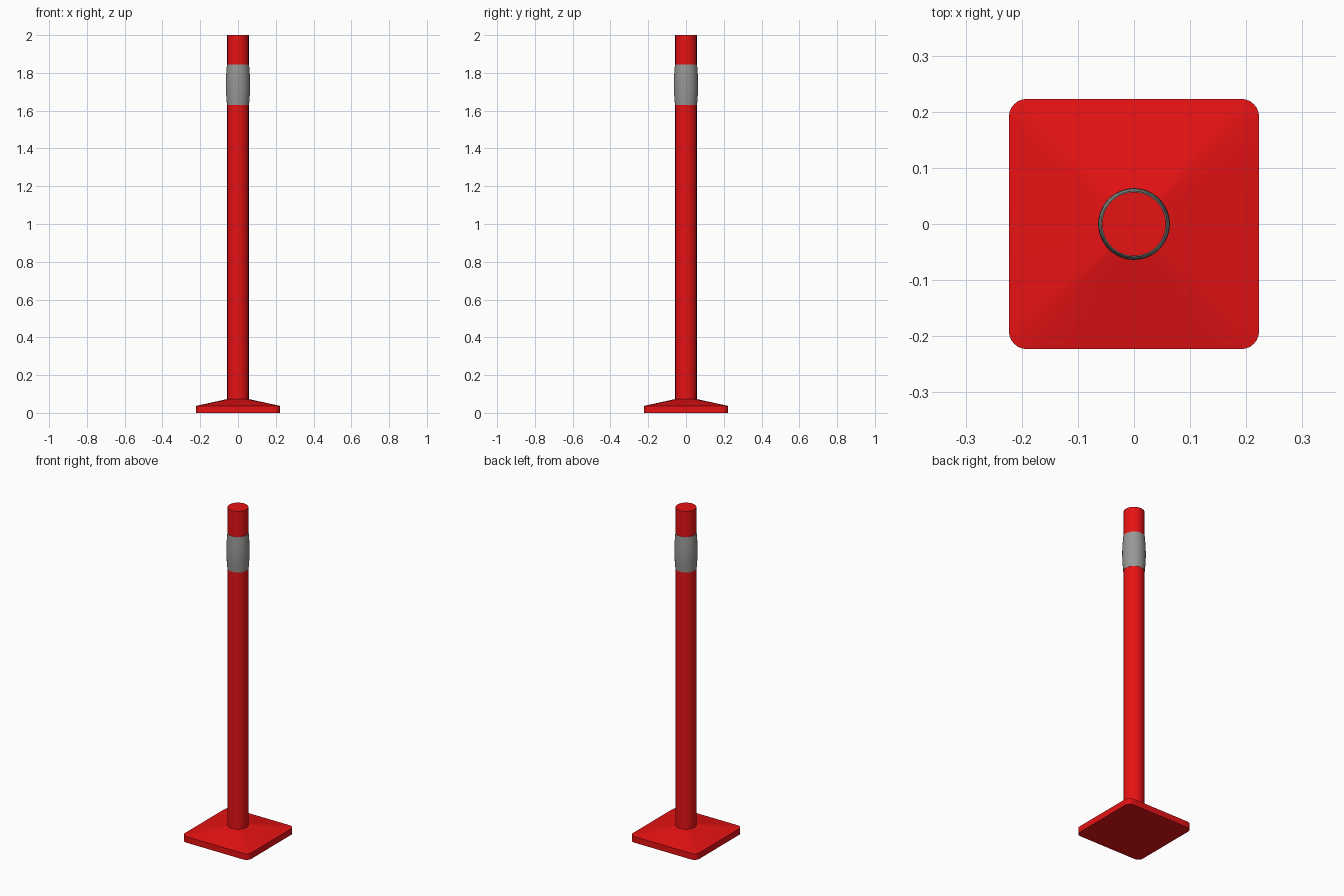
import bpy, bmesh, math

cube = bpy.data.objects.get("Cube")
if cube:
    bpy.data.objects.remove(cube, do_unlink=True)

POST_R = 0.057
SIDES = 48


def make_material(name, rgb):
    mat = bpy.data.materials.new(name)
    mat.use_nodes = True
    colour = (*rgb, 1)
    mat.diffuse_color = colour
    mat.node_tree.nodes["Principled BSDF"].inputs["Base Color"].default_value = colour
    return mat


def circle(radius, z, count=SIDES):
    return [(radius * math.cos(math.tau * i / count),
             radius * math.sin(math.tau * i / count), z) for i in range(count)]


def loft(name, rings, mat, smooth_angle=30):
    """Join equal-length rings from bottom to top and cap both ends."""
    bm = bmesh.new()
    loops = [[bm.verts.new(p) for p in ring] for ring in rings]
    n = len(loops[0])
    for low, high in zip(loops, loops[1:]):
        for i in range(n):
            j = (i + 1) % n
            bm.faces.new((low[i], low[j], high[j], high[i]))
    bm.faces.new(loops[0][::-1])
    bm.faces.new(loops[-1])
    mesh = bpy.data.meshes.new(name)
    bm.to_mesh(mesh)
    bm.free()
    mesh.materials.append(mat)
    obj = bpy.data.objects.new(name, mesh)
    bpy.context.collection.objects.link(obj)
    bpy.ops.object.select_all(action="DESELECT")
    obj.select_set(True)
    bpy.context.view_layer.objects.active = obj
    bpy.ops.object.shade_smooth_by_angle(angle=math.radians(smooth_angle))
    return obj


def rounded_square(half, corner, arc_steps=6, edge_steps=10):
    """Outline with rounded corners and evenly split straight edges."""
    inner = half - corner
    points = []
    for quarter in range(4):
        turn = quarter * math.pi / 2
        c, s = math.cos(turn), math.sin(turn)
        side = [(half, -inner + 2 * inner * k / edge_steps) for k in range(edge_steps)]
        for k in range(arc_steps):
            a = math.pi / 2 * k / arc_steps
            side.append((inner + corner * math.cos(a), inner + corner * math.sin(a)))
        points += [(x * c - y * s, x * s + y * c) for x, y in side]
    return points


red = make_material("red plastic", (0.8, 0.006, 0.007))
grey = make_material("grey reflective", (0.31, 0.31, 0.30))

# Base: rounded square slab rising in a shallow slope to the post
outline = rounded_square(0.223, 0.032)
collar = []
for x, y in outline:
    d = math.hypot(x, y)
    collar.append((x / d * POST_R, y / d * POST_R, 0.073))
loft("base", [[(x, y, z) for x, y in outline] for z in (0, 0.037)] + [collar], red, 8)

# Post: plain round tube with a flat top
loft("post", [circle(POST_R, 0.06), circle(POST_R, 2.0)], red)

# Band: slightly bulging reflective sleeve
bottom, top, steps = 1.63, 1.845, 10
band = [circle(POST_R - 0.002, bottom)]
for k in range(steps + 1):
    t = k / steps
    band.append(circle(0.0585 + 0.0055 * math.sin(math.pi * t), bottom + (top - bottom) * t))
band.append(circle(POST_R - 0.002, top))
loft("reflective_band", band, grey)
